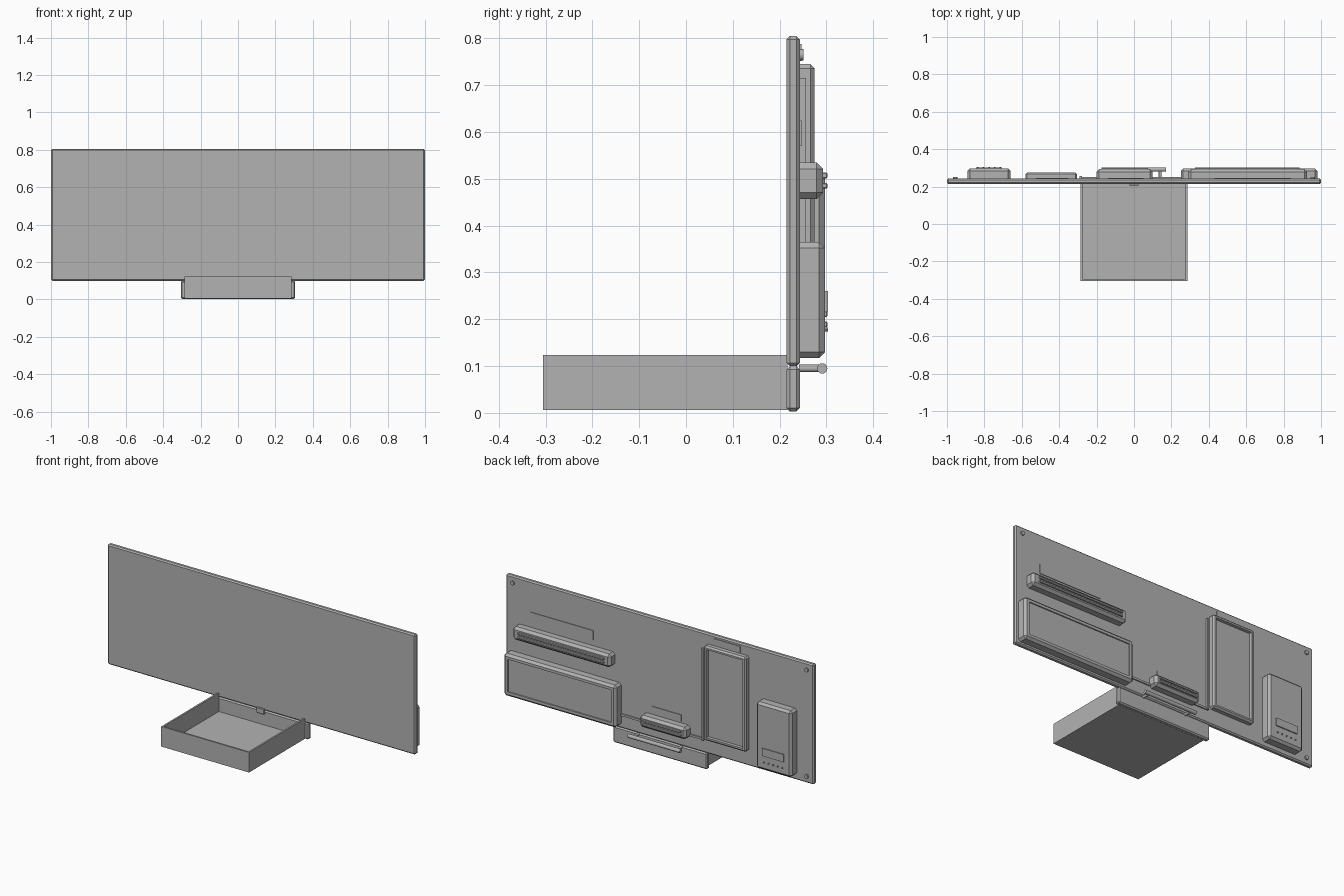
import bpy, bmesh, math
from mathutils import Vector, Matrix

if "Cube" in bpy.data.objects:
    bpy.data.objects.remove(bpy.data.objects["Cube"])

grey = bpy.data.materials.new("plain grey")
grey.diffuse_color = (0.45, 0.45, 0.45, 1)
grey.use_nodes = True
grey.node_tree.nodes["Principled BSDF"].inputs["Base Color"].default_value = grey.diffuse_color


def finish(name, bm):
    me = bpy.data.meshes.new(name)
    bm.to_mesh(me)
    bm.free()
    me.materials.append(grey)
    ob = bpy.data.objects.new(name, me)
    bpy.context.collection.objects.link(ob)
    return ob


def box(name, x, y, z, bevel=0, recess=None):
    """Box from (min, max) ranges; recess = (border, depth) cut into the +y face."""
    bm = bmesh.new()
    size = Vector((x[1] - x[0], y[1] - y[0], z[1] - z[0]))
    mid = Vector((x[0] + x[1], y[0] + y[1], z[0] + z[1])) / 2
    bmesh.ops.create_cube(bm, size=1, matrix=Matrix.Translation(mid) @ Matrix.Diagonal((*size, 1)))
    if bevel:
        bmesh.ops.bevel(bm, geom=bm.edges[:], offset=bevel, segments=1, affect='EDGES')
    if recess:
        bm.normal_update()
        face = max(bm.faces, key=lambda f: f.normal.y * f.calc_area())
        bmesh.ops.inset_region(bm, faces=[face], thickness=recess[0])
        bmesh.ops.inset_region(bm, faces=[face], thickness=0.001, depth=-recess[1])
    return finish(name, bm)


def rod(name, centre, radius, length, axis, sides=16):
    bm = bmesh.new()
    rot = Matrix.Rotation(math.pi / 2, 4, axis)
    bmesh.ops.create_cone(bm, cap_ends=True, segments=sides, radius1=radius, radius2=radius,
                          depth=length, matrix=Matrix.Translation(centre) @ rot)
    ob = finish(name, bm)
    bpy.context.view_layer.objects.active = ob
    ob.select_set(True)
    bpy.ops.object.shade_smooth_by_angle()
    ob.select_set(False)


BACK = 0.243  # rear surface of the panel

# Main panel and its corner screws
box("main_panel", (-1, 1), (0.215, BACK), (0.1, 0.805), 0.007)
for x in (-0.955, 0.955):
    for z in (0.14, 0.765):
        rod("corner_screw", (x, BACK + 0.003, z), 0.012, 0.01, 'X')

# Open drawer with its face plate, catch and handle
box("drawer_floor", (-0.285, 0.285), (-0.305, 0.217), (0.006, 0.016))
box("drawer_front_wall", (-0.285, 0.285), (-0.305, -0.295), (0.006, 0.124))
for s in (-1, 1):
    box("drawer_side_wall", tuple(sorted((s * 0.285, s * 0.275))), (-0.305, 0.217), (0.006, 0.124))
box("drawer_face_plate", (-0.306, 0.306), (0.215, BACK), (0.003, 0.1), 0.007)
box("drawer_catch", (-0.025, 0.025), (0.206, 0.217), (0.08, 0.112), 0.002)
rod("handle_bar", (0, 0.291, 0.095), 0.011, 0.34, 'Y')
for x in (-0.14, 0.14):
    rod("handle_post", (x, 0.266, 0.095), 0.008, 0.05, 'X')

# Large screen housing
box("screen_housing", (0.25, 0.98), (BACK - 0.015, 0.297), (0.117, 0.365), 0.013, (0.022, 0.006))


# Slot housings with a pair of lips around a mouth
def slot(name, x, z, lip):
    mid = (z[0] + z[1]) / 2
    box(name + "_housing", x, (BACK - 0.015, 0.293), z, 0.014)
    for dz in (-0.011, 0.011):
        box(name + "_lip", lip, (0.285, 0.302), (mid + dz - 0.006, mid + dz + 0.006), 0.002)


slot("wide_slot", (0.29, 0.925), (0.457, 0.535), (0.325, 0.885))
slot("small_slot", (-0.2, 0.1), (0.165, 0.235), (-0.175, 0.075))

# Tall framed tray
box("tall_frame", (-0.58, -0.305), (BACK - 0.012, 0.275), (0.19, 0.745), 0.009, (0.014, 0.018))

# Keypad housing, its plate and row of studs
box("keypad_housing", (-0.89, -0.66), (BACK - 0.015, 0.297), (0.13, 0.52), 0.013)
box("keypad_plate", (-0.845, -0.705), (0.295, 0.303), (0.215, 0.26))
for i in range(5):
    rod("keypad_stud", (-0.835 + i * 0.03, 0.299, 0.178), 0.004, 0.009, 'X', 8)

# Thin blank plates above the fittings
box("wide_slot_plate", (0.43, 0.84), (BACK - 0.003, 0.247), (0.57, 0.625))
box("small_slot_plate", (-0.14, 0.05), (BACK - 0.003, 0.247), (0.243, 0.283))
box("frame_plate", (-0.525, -0.35), (BACK - 0.003, 0.247), (0.752, 0.788))

# Trim strips
box("vertical_strip", (-0.291, -0.279), (BACK - 0.003, 0.256), (0.175, 0.715))
box("horizontal_strip", (-0.285, 0.27), (BACK - 0.003, 0.25), (0.175, 0.187))
